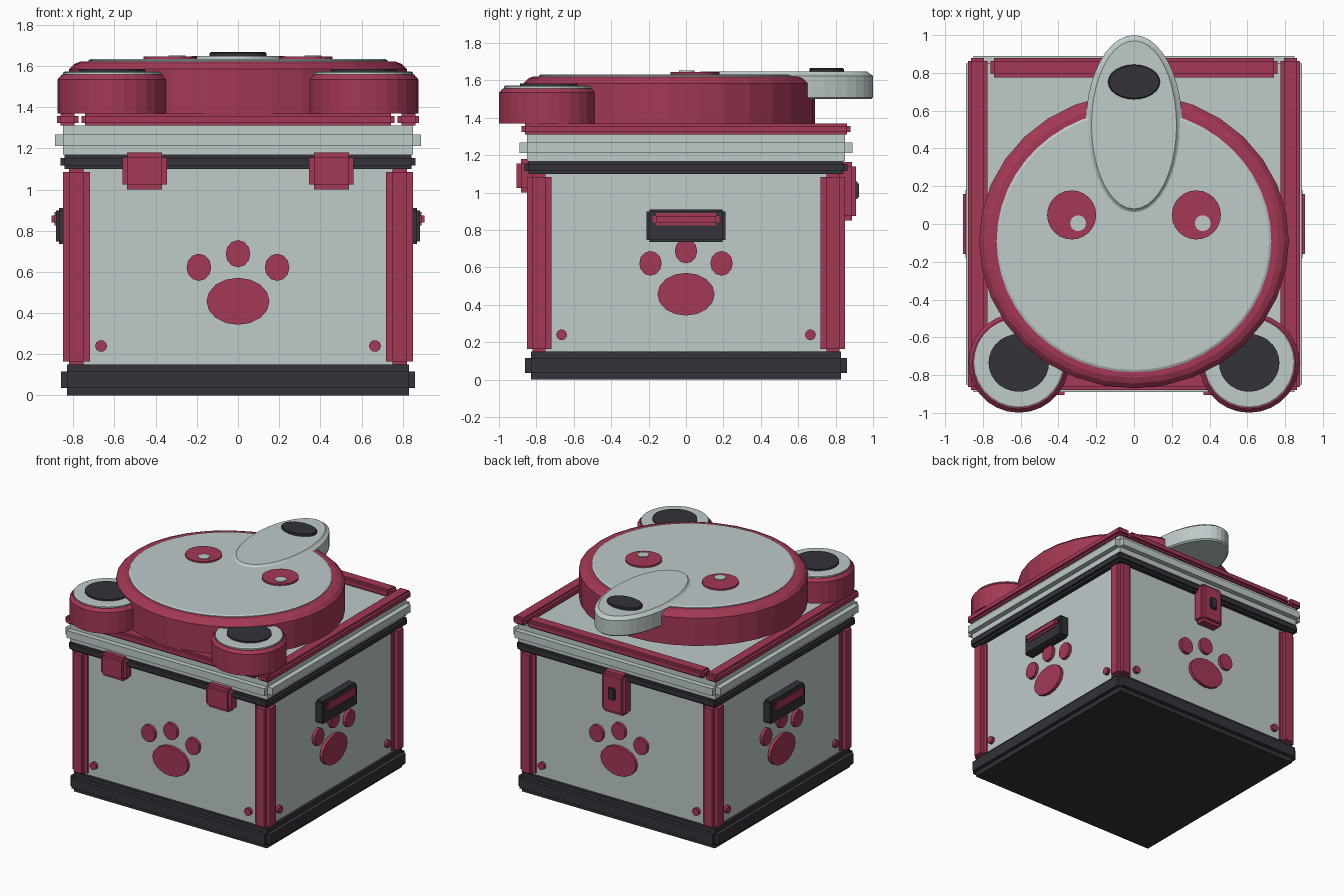
import bpy, bmesh, math
from mathutils import Matrix, Vector

if "Cube" in bpy.data.objects:
    bpy.data.objects.remove(bpy.data.objects["Cube"])


def material(name, rgb):
    m = bpy.data.materials.new(name)
    m.diffuse_color = (*rgb, 1)
    m.use_nodes = True
    m.node_tree.nodes["Principled BSDF"].inputs["Base Color"].default_value = m.diffuse_color
    return m


LIGHT = material("pale_grey", (0.52, 0.595, 0.59))
RED = material("raspberry_red", (0.37, 0.04, 0.09))
DARK = material("charcoal", (0.033, 0.032, 0.041))


def finish(name, bm, mat, turn=0):
    bmesh.ops.recalc_face_normals(bm, faces=bm.faces)
    bm.transform(Matrix.Rotation(turn, 4, 'Z'))
    me = bpy.data.meshes.new(name)
    bm.to_mesh(me)
    bm.free()
    me.materials.append(mat)
    ob = bpy.data.objects.new(name, me)
    bpy.context.collection.objects.link(ob)
    return ob


def block(name, mat, lo, hi, step=(0, 0, 0), turn=0):
    """Box with stepped edges: three crossing boxes, each full size along one axis."""
    c = (Vector(lo) + Vector(hi)) / 2
    size = Vector(hi) - Vector(lo)
    bm = bmesh.new()
    for axis in range(3 if any(step) else 1):
        s = [size[i] - (0 if i == axis else 2 * step[i]) for i in range(3)]
        bmesh.ops.create_cube(bm, size=1, matrix=Matrix.Translation(c) @ Matrix.Diagonal((*s, 1)))
    return finish(name, bm, mat, turn)


def disc(name, mat, c, rx, ry, layers, seg, upright=False, turn=0):
    """Elliptical disc lofted through (inset, height) layers; upright discs face -y."""
    bm = bmesh.new()
    rings = []
    for inset, h in layers:
        ring = []
        for i in range(seg):
            a = 2 * math.pi * i / seg
            u, v = c[0] + (rx - inset) * math.cos(a), c[1] + (ry - inset) * math.sin(a)
            ring.append(bm.verts.new((u, -h, v) if upright else (u, v, h)))
        rings.append(ring)
    for r0, r1 in zip(rings, rings[1:]):
        for i in range(seg):
            j = (i + 1) % seg
            bm.faces.new((r0[i], r0[j], r1[j], r1[i]))
    bm.faces.new(rings[0][::-1])
    bm.faces.new(rings[-1])
    return finish(name, bm, mat, turn)


# Box body, base, seal and lid
block("body", LIGHT, (-.81, -.81, .03), (.81, .81, 1.12))
block("base", DARK, (-.86, -.86, 0), (.86, .86, .15), (.03, .03, .035))
block("seal_band", DARK, (-.863, -.863, 1.10), (.863, .863, 1.17), (.02, .02, .016))
block("lid", LIGHT, (-.89, -.89, 1.17), (.89, .89, 1.31), (.04, .04, .042))

# Everything repeated on the four sides
for k, side in enumerate(("front", "right", "back", "left")):
    t = k * math.pi / 2
    block(side + "_corner_post", RED, (.72, -.85, .15), (.85, -.72, 1.10), (.03, .03, .015), t)
    flat = [(0, .80), (0, .835)]
    disc(side + "_paw_pad", RED, (0, .457), .153, .114, flat, 16, True, t)
    for n, (x, z) in enumerate(((-.19, .622), (0, .688), (.19, .622))):
        disc(f"{side}_paw_toe_{n}", RED, (x, z), .06, .066, flat, 12, True, t)
    for x in (-.665, .665):
        disc(side + "_rivet", RED, (x, .24), .029, .029, flat, 10, True, t)
    # Lid rim: long bars on the sides, short bars front and back
    half = .88 if k % 2 else .76
    block(side + "_rim_bar", RED, (-half, -.88, 1.31), (half, -.775, 1.37), (.018, .018, .014), t)
    # Carry handles on the left and right
    if k % 2:
        block(side + "_handle_plate", DARK, (-.21, -.885, .735), (.21, -.80, .91), (.015, .015, .012), t)
        block(side + "_handle_grip", RED, (-.18, -.905, .825), (.18, -.86, .89), (.02, .013, .015), t)

# Front hinges
for s in (-1, 1):
    x = s * .453
    block("hinge", RED, (x - .109, -.905, 1.0), (x + .109, -.80, 1.18), (.024, .022, .024))

# Back latch with keyhole
block("latch", RED, (-.1, .80, .85), (.1, .91, 1.165), (.022, .022, .024))
block("keyhole", DARK, (-.03, .90, .965), (.03, .925, 1.06), (.008, .007, .01))

# Animal face on the lid
FY = -.09
disc("head", RED, (0, FY), .82, .78, [(0, 1.37), (0, 1.585), (.025, 1.61), (.055, 1.622)], 32)
disc("face_plate", LIGHT, (0, FY), .727, .695, [(0, 1.60), (0, 1.627), (.012, 1.633)], 48)
for s in (-1, 1):
    ear = (s * .61, -.735)
    disc("ear", RED, ear, .266, .264, [(0, 1.37), (0, 1.535), (.02, 1.558)], 28)
    disc("ear_lining", LIGHT, ear, .24, .238, [(0, 1.55), (0, 1.568), (.008, 1.573)], 28)
    disc("inner_ear", DARK, ear, .16, .153, [(0, 1.57), (0, 1.585)], 28)
    disc("eye", RED, (s * .33, .048), .13, .13, [(0, 1.63), (0, 1.645)], 24)
    disc("eye_glint", LIGHT, (s * .33 + .034, .004), .042, .042, [(0, 1.64), (0, 1.652)], 16)
disc("muzzle", LIGHT, (0, .525), .255, .475,
     [(.012, 1.50), (0, 1.51), (0, 1.625), (.02, 1.638), (.03, 1.648)], 40)
disc("nose", DARK, (0, .752), .138, .092, [(0, 1.64), (0, 1.662), (.006, 1.667)], 24)
